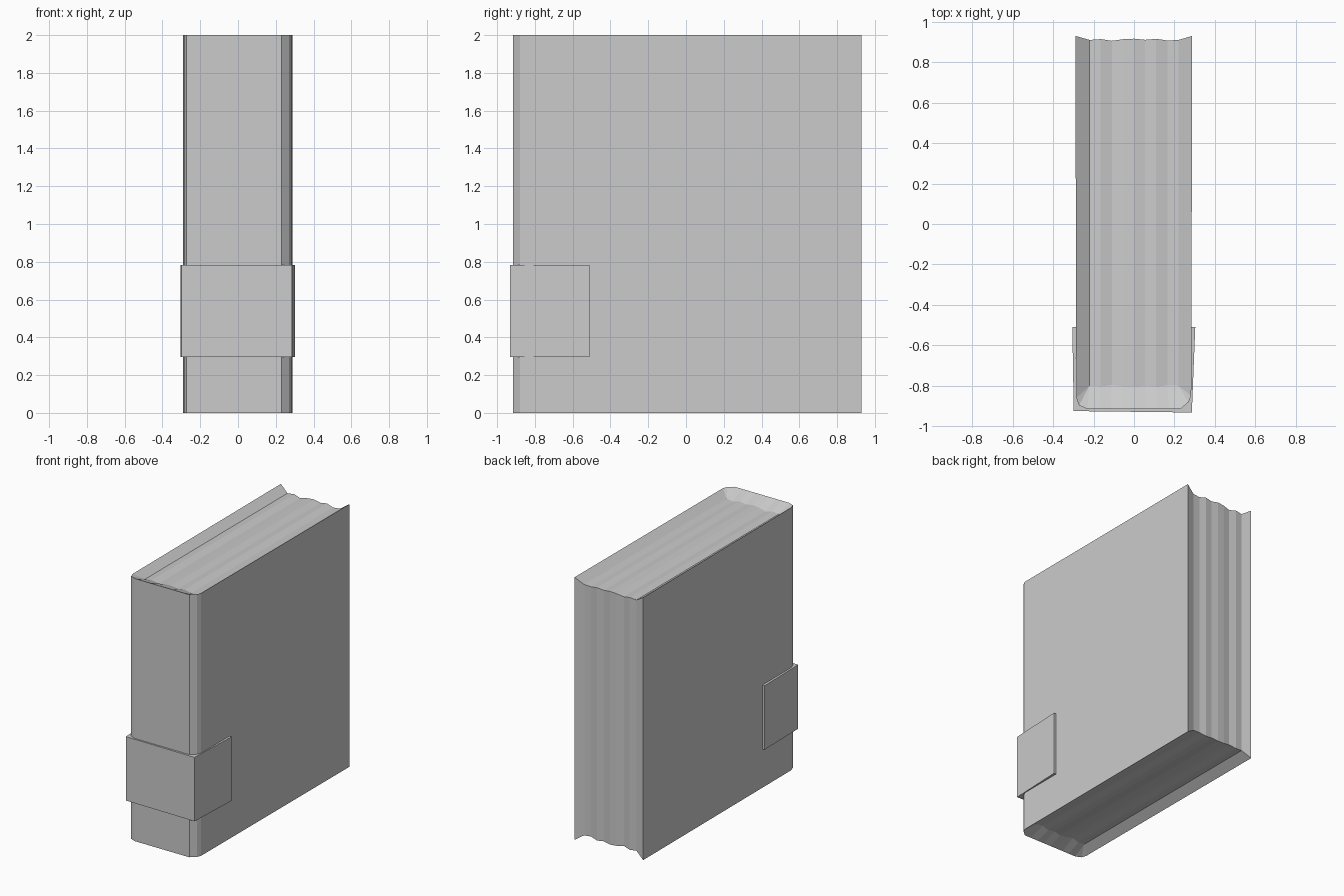
import bpy, bmesh

if "Cube" in bpy.data.objects:
    bpy.data.objects.remove(bpy.data.objects["Cube"])


def make_object(name, build):
    bm = bmesh.new()
    build(bm)
    bmesh.ops.remove_doubles(bm, verts=bm.verts, dist=1e-5)
    bmesh.ops.recalc_face_normals(bm, faces=bm.faces)
    mesh = bpy.data.meshes.new(name)
    bm.to_mesh(mesh)
    bm.free()
    obj = bpy.data.objects.new(name, mesh)
    bpy.context.collection.objects.link(obj)
    return obj


def face(bm, pts):
    return bm.faces.new([bm.verts.new(p) for p in pts])


HEIGHT, RECESS = 2.0, 0.045
# Plan outline of the cover: left fore edge, round the spine, right fore edge
OUTLINE = [(-0.29, 0.93), (-0.285, -0.86), (-0.272, -0.897), (-0.23, -0.915),
           (0.23, -0.915), (0.27, -0.88), (0.283, -0.85), (0.288, 0.93)]

# Wavy page columns: x position, ripple of the page edge
RIPPLE = [0, 0.006, -0.006, 0.005, 0.009, 0.001, 0.008, -0.004, 0]
COLS = [(-0.22 + 0.055 * i, r) for i, r in enumerate(RIPPLE)]


def page_z(r, top):
    return HEIGHT - RECESS + r if top else RECESS - r


def cover(bm):
    # Outer walls
    for a, b in zip(OUTLINE, OUTLINE[1:]):
        face(bm, [(*a, 0), (*b, 0), (*b, HEIGHT), (*a, HEIGHT)])
    for top in (True, False):
        z = HEIGHT if top else 0
        zi = page_z(0, top)
        o = [(*p, z) for p in OUTLINE]
        # Sloped inner rim at each side and at the rounded corners
        for side, chain in ((-1, o[:4]), (1, o[4:][::-1])):
            inner = (side * 0.22, -0.80, zi)
            face(bm, [chain[0], chain[1], inner, (side * 0.22, 0.91, zi)])
            for a, b in zip(chain[1:], chain[2:]):
                face(bm, [a, b, inner])
        # Sloped rim along the spine, meeting the rippled pages
        n = len(COLS) - 1
        for i, ((x0, r0), (x1, r1)) in enumerate(zip(COLS, COLS[1:])):
            face(bm, [(-0.23 + 0.46 * i / n, -0.915, z),
                      (-0.23 + 0.46 * (i + 1) / n, -0.915, z),
                      (x1, -0.80 - r1 * 0.5, page_z(r1, top)),
                      (x0, -0.80 - r0 * 0.5, page_z(r0, top))])
    # Sloped inner rim at the fore edge
    for i, side in ((0, -1), (-1, 1)):
        x, y = OUTLINE[i]
        face(bm, [(x, y, 0), (x, y, HEIGHT),
                  (side * 0.22, 0.91, page_z(0, True)),
                  (side * 0.22, 0.91, page_z(0, False))])


def pages(bm):
    # One continuous strip per column: top, fore edge, bottom
    rows = []
    for x, r in COLS:
        rows.append([(x, -0.80 - r * 0.5, page_z(r, True)),
                     (x, 0.91 + r * 0.7, page_z(r, True)),
                     (x, 0.91 + r * 0.7, page_z(r, False)),
                     (x, -0.80 - r * 0.5, page_z(r, False))])
    for a, b in zip(rows, rows[1:]):
        for i in range(3):
            face(bm, [a[i], a[i + 1], b[i + 1], b[i]])


def label(bm):
    # Wrapped spine band, its inside following the cover
    outer = [(-0.305, -0.51), (-0.298, -0.925), (0.286, -0.932), (0.303, -0.51)]
    inner = [(0.284, -0.51)] + OUTLINE[1:7][::-1] + [(-0.286, -0.51)]
    base = face(bm, [(x, y, 0.295) for x, y in outer + inner])
    ext = bmesh.ops.extrude_face_region(bm, geom=[base], use_keep_orig=True)
    verts = [v for v in ext["geom"] if isinstance(v, bmesh.types.BMVert)]
    bmesh.ops.translate(bm, verts=verts, vec=(0, 0, 0.487))


make_object("cover", cover)
make_object("page_block", pages)
make_object("spine_label", label)
